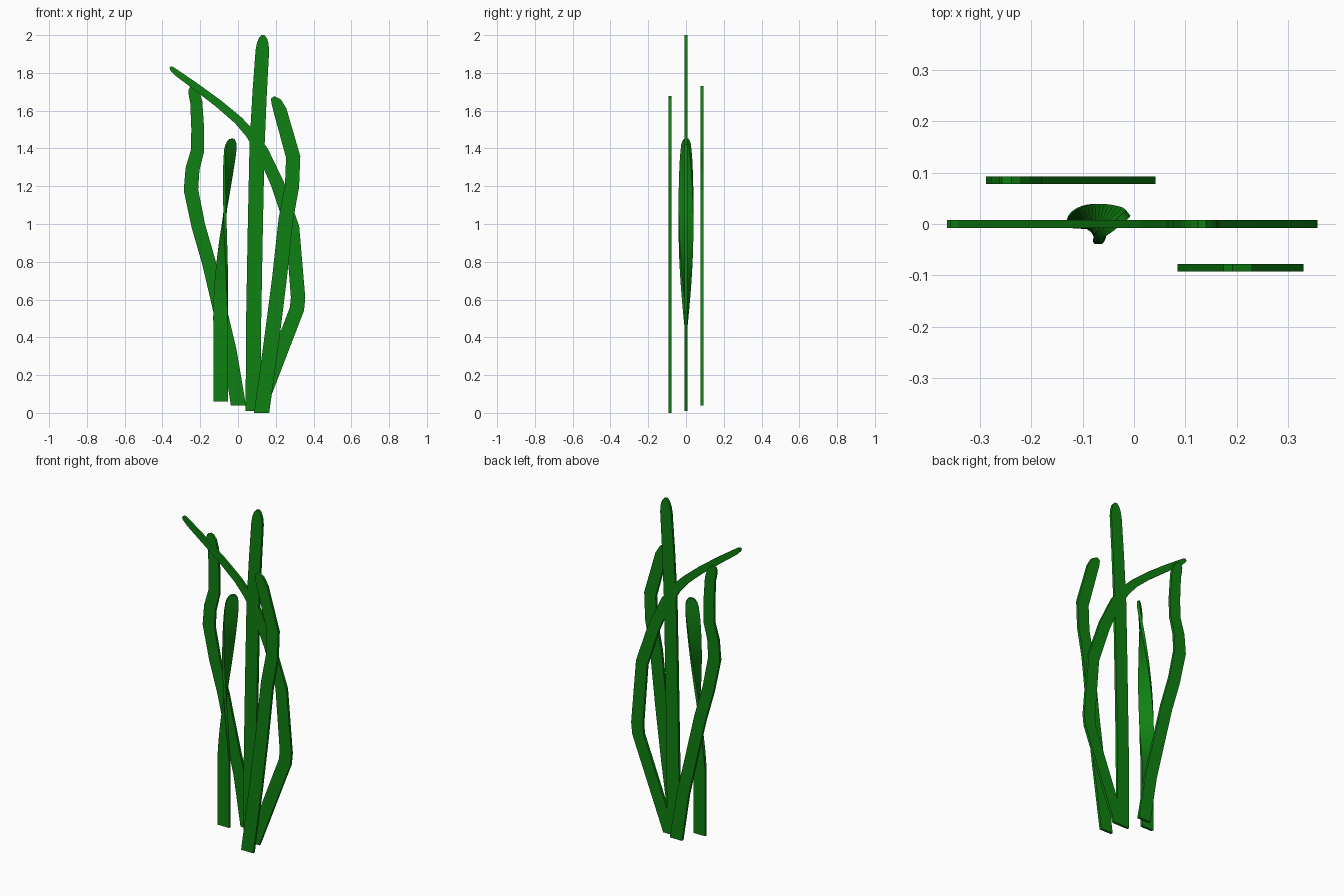
import bpy, bmesh, math
from mathutils import Vector

green = bpy.data.materials.new("grass green")
green.diffuse_color = (0.005, 0.22, 0.006, 1)
THICK = 0.015


def blade(name, y, pts, twist=lambda z: 0.0):
    """Flat ribbon through (x, z, width) points, optionally twisted about the vertical."""
    bm = bmesh.new()
    rings = []
    P = [Vector((p[0], p[1])) for p in pts]
    for i, (x, z, w) in enumerate(pts):
        a = (P[i] - P[i - 1]).normalized() if i else None
        b = (P[i + 1] - P[i]).normalized() if i < len(P) - 1 else None
        if a is None:
            side = Vector((1, 0))                    # level cut at the root
        else:
            t = (a + b).normalized() if b else a
            side = Vector((t.y, -t.x)) / (max(0.7, t.dot(a)))   # mitred joint
        c, s = math.cos(twist(z)), math.sin(twist(z))
        ring = []
        for u, v in ((-1, -1), (1, -1), (1, 1), (-1, 1)):
            dx, dy, dz = side.x * u * w / 2, v * THICK / 2, side.y * u * w / 2
            ring.append(bm.verts.new((x + dx * c - dy * s, y + dx * s + dy * c, z + dz)))
        rings.append(ring)
    for r, q in zip(rings, rings[1:]):
        for k in range(4):
            n = (k + 1) % 4
            bm.faces.new((r[k], r[n], q[n], q[k]))
    bm.faces.new(rings[0][::-1])
    bm.faces.new(rings[-1])
    bmesh.ops.recalc_face_normals(bm, faces=bm.faces)
    me = bpy.data.meshes.new(name)
    bm.to_mesh(me)
    bm.free()
    me.materials.append(green)
    ob = bpy.data.objects.new(name, me)
    bpy.context.collection.objects.link(ob)
    return ob


# Tall straight blade in the middle
blade("tall_blade", 0, [
    (0.08, 0.01, 0.08), (0.083, 0.5, 0.08), (0.092, 1.0, 0.08), (0.101, 1.42, 0.08),
    (0.115, 1.7, 0.076), (0.129, 1.92, 0.072), (0.131, 1.96, 0.06),
    (0.132, 1.985, 0.042), (0.132, 2.0, 0.016)])

# Long blade that bulges right, then bends over to the left
blade("bent_blade", 0, [
    (0.105, 0.01, 0.08), (0.312, 0.55, 0.076), (0.318, 0.61, 0.076), (0.288, 0.98, 0.073),
    (0.21, 1.21, 0.07), (0.13, 1.385, 0.062), (0.06, 1.485, 0.052), (0.0, 1.55, 0.046),
    (-0.1, 1.635, 0.042), (-0.22, 1.725, 0.038), (-0.32, 1.797, 0.032),
    (-0.35, 1.822, 0.024), (-0.36, 1.831, 0.01)])

# Front blade on the right
blade("front_blade", -0.085, [
    (0.125, 0.0, 0.08), (0.18, 0.4, 0.08), (0.218, 0.7, 0.078), (0.254, 1.03, 0.077),
    (0.286, 1.2, 0.075), (0.292, 1.355, 0.075), (0.223, 1.6, 0.07),
    (0.203, 1.645, 0.056), (0.183, 1.67, 0.022)])

# Back blade on the left
blade("back_blade", 0.085, [
    (0.002, 0.04, 0.08), (-0.045, 0.33, 0.075), (-0.092, 0.53, 0.073), (-0.155, 0.8, 0.073),
    (-0.21, 0.99, 0.073), (-0.249, 1.18, 0.076), (-0.241, 1.29, 0.074), (-0.215, 1.385, 0.07),
    (-0.213, 1.5, 0.068), (-0.221, 1.645, 0.064), (-0.232, 1.69, 0.06),
    (-0.242, 1.715, 0.044), (-0.247, 1.727, 0.02)])

# Short blade twisting past a quarter turn toward its tip
def turn(z):
    return -math.radians(142) * min(1, max(0, (z - 0.45) / 0.95))


def centre(z):
    return -0.092 + 0.057 * max(0, (z - 0.5) / 0.95) ** 1.7


pts = [(-0.092, 0.06, 0.077)]
pts += [(centre(z), z, 0.077) for z in (0.45 + 0.0475 * i for i in range(20))]
pts += [(centre(z), z, w) for z, w in ((1.40, 0.072), (1.425, 0.062), (1.443, 0.04), (1.451, 0.018))]
ob = blade("twisted_blade", 0, pts, turn)
bpy.context.view_layer.objects.active = ob
ob.select_set(True)
bpy.ops.object.shade_smooth_by_angle(angle=math.radians(30))
